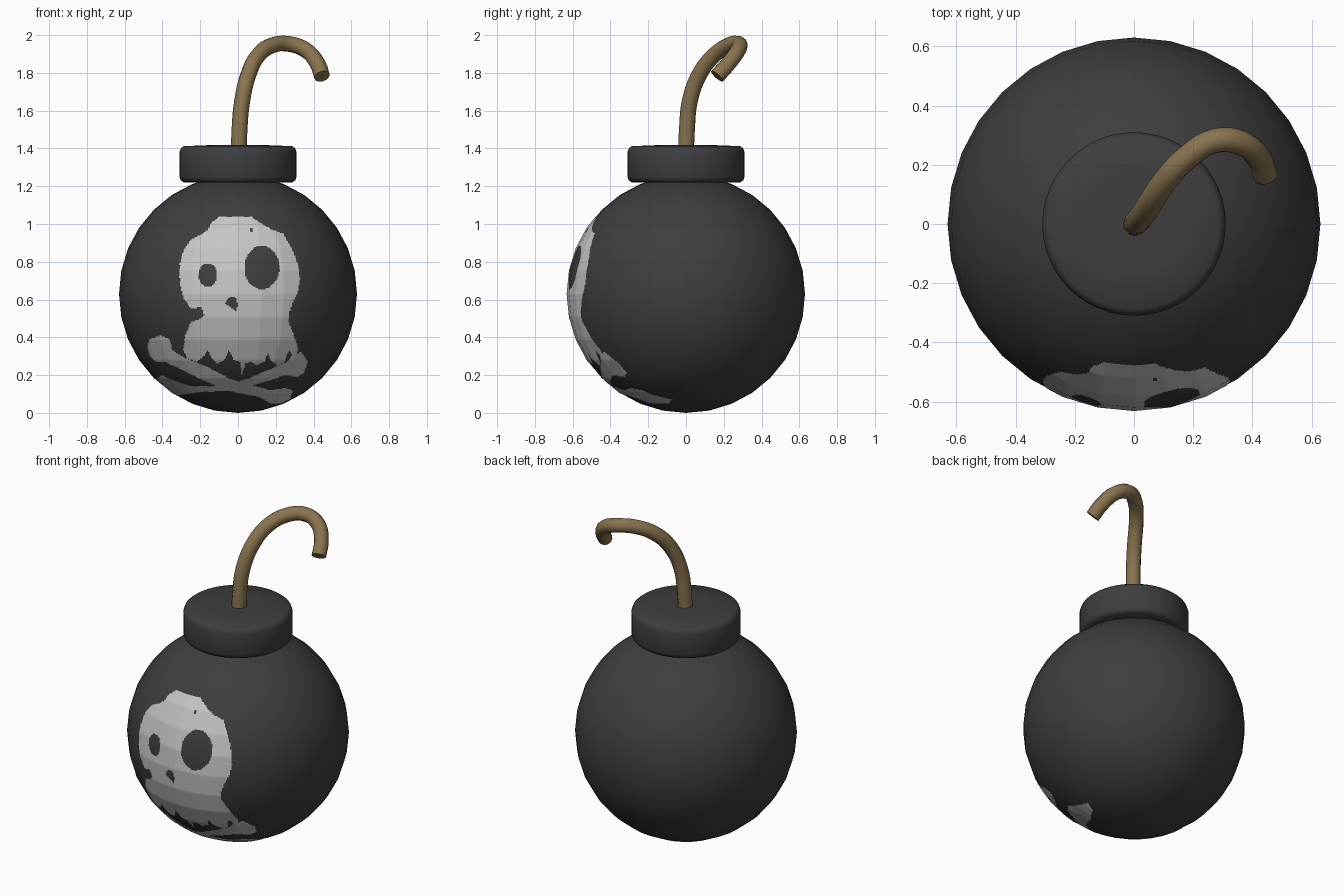
import bpy, bmesh, math
from mathutils import Vector
from mathutils.bvhtree import BVHTree

if "Cube" in bpy.data.objects:
    bpy.data.objects.remove(bpy.data.objects["Cube"])

R = 0.63
CENTER = Vector((0, 0, R))


def material(name, rgb):
    m = bpy.data.materials.new(name)
    m.diffuse_color = (*rgb, 1)
    m.use_nodes = True
    m.node_tree.nodes["Principled BSDF"].inputs["Base Color"].default_value = m.diffuse_color
    return m


black = material("iron black", (0.048, 0.048, 0.048))
white = material("paint white", (0.56, 0.56, 0.56))
tan = material("rope brown", (0.25, 0.175, 0.08))


def add_object(name, bm, mat, angle=40):
    me = bpy.data.meshes.new(name)
    bm.to_mesh(me)
    bm.free()
    ob = bpy.data.objects.new(name, me)
    bpy.context.collection.objects.link(ob)
    me.materials.append(mat)
    bpy.ops.object.select_all(action='DESELECT')
    ob.select_set(True)
    bpy.context.view_layer.objects.active = ob
    bpy.ops.object.shade_smooth_by_angle(angle=math.radians(angle))
    return ob


# Round body
bm = bmesh.new()
bmesh.ops.create_uvsphere(bm, u_segments=32, v_segments=16, radius=R)
bmesh.ops.translate(bm, verts=bm.verts, vec=CENTER)
surface = BVHTree.FromBMesh(bm)
add_object("bomb_body", bm, black)

# Neck cap, a turned profile
profile = [(0, 1.417), (0.165, 1.417), (0.288, 1.412), (0.303, 1.400), (0.31, 1.38),
           (0.31, 1.25), (0.303, 1.231), (0.288, 1.221), (0.19, 1.221)]
bm = bmesh.new()
pts = [bm.verts.new((r, 0, z)) for r, z in profile]
edges = [bm.edges.new(p) for p in zip(pts, pts[1:])]
bmesh.ops.spin(bm, geom=pts + edges, cent=(0, 0, 0), axis=(0, 0, 1),
               angle=math.tau, steps=48, use_duplicate=False)
bmesh.ops.remove_doubles(bm, verts=bm.verts, dist=1e-4)
bmesh.ops.recalc_face_normals(bm, faces=bm.faces)
add_object("neck_cap", bm, black)

# Curled fuse, a round tube along a path
path = [(0.005, 0, 1.38), (0.008, 0.005, 1.50), (0.022, 0.02, 1.65), (0.055, 0.07, 1.79),
        (0.105, 0.145, 1.89), (0.18, 0.225, 1.945), (0.27, 0.28, 1.953),
        (0.36, 0.275, 1.92), (0.42, 0.225, 1.85), (0.445, 0.165, 1.782)]
cu = bpy.data.curves.new("fuse_path", 'CURVE')
cu.dimensions = '3D'
cu.bevel_depth = 0.042
cu.bevel_resolution = 4
cu.resolution_u = 5
cu.use_fill_caps = True
sp = cu.splines.new('BEZIER')
sp.bezier_points.add(len(path) - 1)
for bp, p in zip(sp.bezier_points, path):
    bp.co = p
    bp.handle_left_type = bp.handle_right_type = 'AUTO'
tmp = bpy.data.objects.new("fuse_path", cu)
bpy.context.collection.objects.link(tmp)
bpy.context.view_layer.update()
tube = bpy.data.meshes.new_from_object(tmp.evaluated_get(bpy.context.evaluated_depsgraph_get()))
bpy.data.objects.remove(tmp)
bm = bmesh.new()
bm.from_mesh(tube)
bmesh.ops.remove_doubles(bm, verts=bm.verts, dist=1e-5)
bmesh.ops.recalc_face_normals(bm, faces=bm.faces)
for f in bm.faces:
    f.material_index = 0
fuse = add_object("fuse", bm, tan, 50)

# Painted skull and crossbones: outlines seen from the front, in hundredths
skull = [(-5, 104), (7, 104), (13, 100), (18, 97), (24, 95), (28, 88), (31, 82), (33, 71),
         (32, 65), (29, 58), (27, 52), (27, 48), (30, 40), (32, 33), (30, 28), (27, 33),
         (25, 27), (21, 25), (17, 28), (16, 32), (14, 27), (10, 25), (7, 27), (4, 26),
         (2, 20), (1, 27), (-2, 28), (-5, 33), (-7, 28), (-11, 26), (-14, 29), (-16, 33),
         (-18, 30), (-22, 27), (-27, 29), (-29, 33), (-28, 41), (-25, 48), (-20, 50),
         (-18, 52), (-20, 56), (-25, 55), (-29, 61), (-31, 69), (-31, 79), (-29, 86),
         (-25, 92), (-19, 95), (-16, 97), (-14, 101), (-10, 104)]
bone_a = [(-48, 35), (-47, 39), (-41, 41), (-36, 39), (-35, 33), (-28, 29), (-18, 25),
          (-4, 18), (9, 14), (17, 12), (25, 13), (29, 12), (28, 7), (23, 5), (17, 5),
          (12, 8), (3, 10), (-7, 12), (-20, 18), (-39, 27), (-43, 27), (-47, 30)]
bone_b = [(29, 31), (34, 32), (37, 27), (35, 21), (31, 19), (25, 20), (13, 16), (-2, 12),
          (-20, 11), (-32, 9), (-36, 10), (-44, 18), (-40, 20), (-34, 17), (-25, 14),
          (-8, 14), (5, 18), (17, 23), (26, 27)]
nose = [(-7, 58), (-4, 62), (-1, 61), (0, 57), (-1, 54), (-4, 56)]
holes = [(-16, 73, 5, 6.3), (12.7, 77, 9.3, 11.5), (7, 97, 0.8, 1)]


def inside(poly, x, z):
    hit = False
    for (x1, z1), (x2, z2) in zip(poly, poly[1:] + poly[:1]):
        if (z1 > z) != (z2 > z) and x < (x2 - x1) * (z - z1) / (z2 - z1) + x1:
            hit = not hit
    return hit


def painted(x, z):
    if inside(bone_a, x, z) or inside(bone_b, x, z):
        return True
    if not inside(skull, x, z) or inside(nose, x, z):
        return False
    return all(((x - a) / w) ** 2 + ((z - b) / h) ** 2 > 1 for a, b, w, h in holes)


def direction(az, el):
    az, el = math.radians(az), math.radians(el)
    return Vector((math.sin(az) * math.cos(el), -math.cos(az) * math.cos(el), math.sin(el)))


# Fine cells over the front, kept where painted and laid just above the body
STEP = 0.7
bm = bmesh.new()
grid = {}


def corner(i, j):
    if (i, j) not in grid:
        d = direction(i * STEP, j * STEP)
        hit = surface.ray_cast(CENTER + d * 2, -d)[0] or CENTER + d * R
        grid[i, j] = bm.verts.new(hit + d * 0.002)
    return grid[i, j]


for i in range(-120, 120):
    for j in range(-110, 62):
        p = (CENTER + direction((i + 0.5) * STEP, (j + 0.5) * STEP) * R) * 100
        if painted(p.x, p.z):
            bm.faces.new([corner(i, j), corner(i + 1, j), corner(i + 1, j + 1), corner(i, j + 1)])
add_object("painted_skull_and_bones", bm, white)
